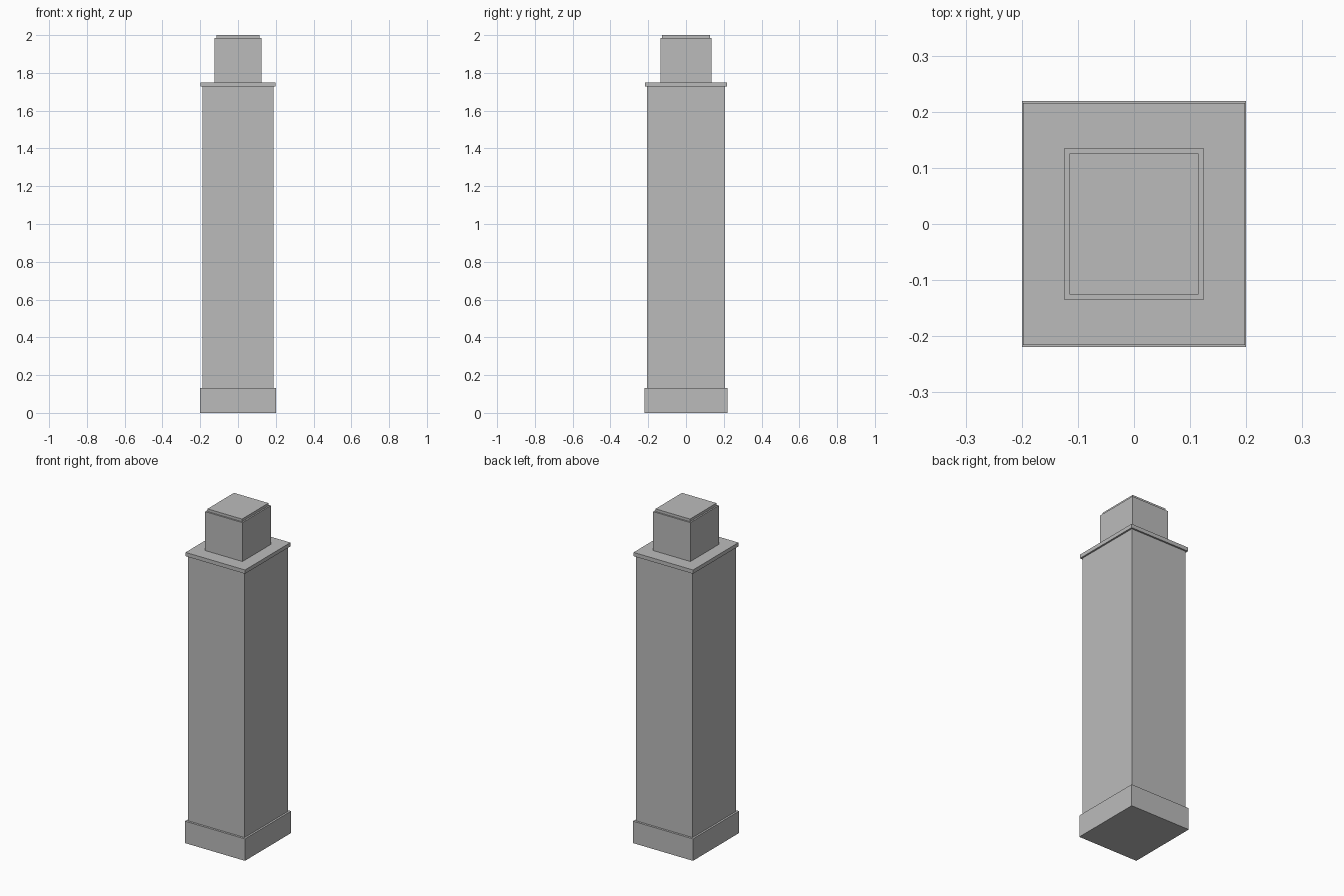
import bpy
import bmesh

old = bpy.data.objects.get("Cube")
if old:
    bpy.data.objects.remove(old, do_unlink=True)

stone = bpy.data.materials.new("grey stone")
stone.use_nodes = True
grey = (0.5, 0.5, 0.5, 1)
stone.diffuse_color = grey
stone.node_tree.nodes["Principled BSDF"].inputs["Base Color"].default_value = grey


def block(name, half_x, half_y, bottom, top):
    """Box centred on the axis, spanning bottom to top."""
    bm = bmesh.new()
    bmesh.ops.create_cube(bm, size=2)
    for v in bm.verts:
        v.co = (v.co.x * half_x, v.co.y * half_y, top if v.co.z > 0 else bottom)
    mesh = bpy.data.meshes.new(name)
    bm.to_mesh(mesh)
    bm.free()
    mesh.materials.append(stone)
    ob = bpy.data.objects.new(name, mesh)
    bpy.context.collection.objects.link(ob)
    return ob


# Stacked parts from the ground up
block("base_plinth", 0.2, 0.219, 0, 0.132)
block("shaft", 0.188, 0.206, 0.132, 1.73)
block("cornice", 0.198, 0.216, 1.727, 1.75)
block("top_neck", 0.124, 0.135, 1.75, 1.984)
block("top_cap", 0.115, 0.126, 1.984, 2)
